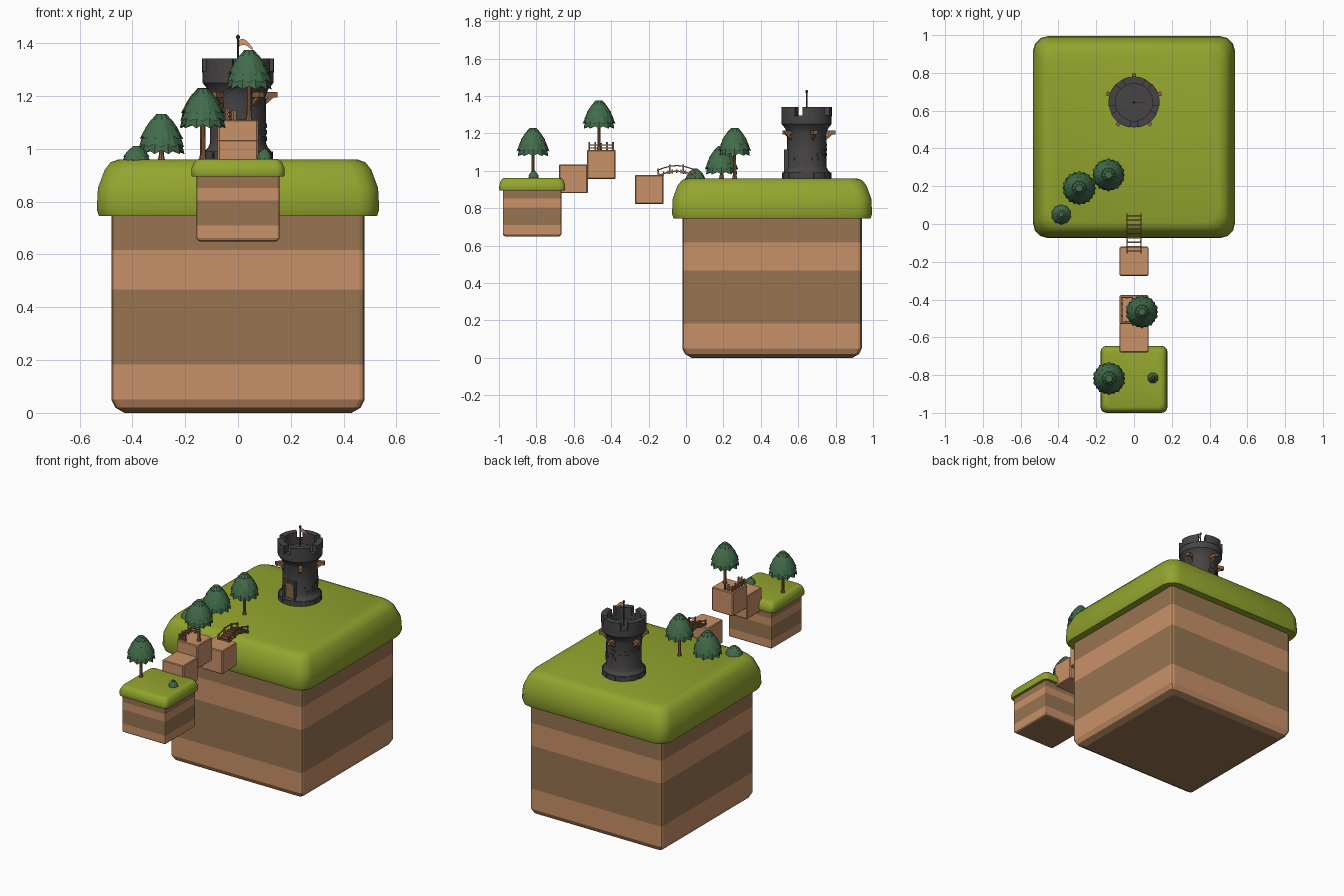
import bpy, bmesh, math, random
from mathutils import Vector, Matrix

random.seed(4)
if "Cube" in bpy.data.objects:
    bpy.data.objects.remove(bpy.data.objects["Cube"])


def material(name, hex_code):
    rgb = [int(hex_code[i:i + 2], 16) / 255 for i in (0, 2, 4)]
    col = [c / 12.92 if c < 0.04 else ((c + 0.055) / 1.055) ** 2.4 for c in rgb] + [1]
    m = bpy.data.materials.new(name)
    m.use_nodes = True
    m.diffuse_color = col
    m.node_tree.nodes["Principled BSDF"].inputs["Base Color"].default_value = col
    return m


GRASS = material("grass green", "93A52E")
LIGHT = material("light earth", "C99268")
DARK = material("dark earth", "987552")
LEAF = material("leaf green", "426B4A")
WOOD = material("wood brown", "8F6547")
STONE = material("dark stone", "474445")
FLAG = material("flag orange", "D9A077")
GOLD = material("door gold", "B08A45")


def finish(bm, name, mats, smooth=False):
    bmesh.ops.recalc_face_normals(bm, faces=bm.faces)
    me = bpy.data.meshes.new(name)
    bm.to_mesh(me)
    bm.free()
    for m in mats:
        me.materials.append(m)
    ob = bpy.data.objects.new(name, me)
    bpy.context.collection.objects.link(ob)
    if smooth:
        bpy.ops.object.select_all(action='DESELECT')
        ob.select_set(True)
        bpy.context.view_layer.objects.active = ob
        bpy.ops.object.shade_smooth_by_angle(angle=math.radians(35))
    return ob


def skin(bm, rings, cap_ends=True):
    """Bridge closed loops of points, one ring above the other."""
    loops = [[bm.verts.new(p) for p in ring] for ring in rings]
    n = len(loops[0])
    for a, b in zip(loops, loops[1:]):
        for i in range(n):
            bm.faces.new((a[i], a[(i + 1) % n], b[(i + 1) % n], b[i]))
    if cap_ends:
        bm.faces.new(loops[0])
        bm.faces.new(loops[-1])


def rounded_rect(cy, hx, hy, r, z, steps):
    pts = []
    for k, (sx, sy) in enumerate(((1, 1), (-1, 1), (-1, -1), (1, -1))):
        for s in range(steps + 1):
            a = math.pi / 2 * (k + s / steps)
            pts.append((sx * (hx - r) + r * math.cos(a),
                        cy + sy * (hy - r) + r * math.sin(a), z))
    return pts


def circle(r, z, n, cx=0, cy=0):
    return [(cx + r * math.cos(2 * math.pi * i / n),
             cy + r * math.sin(2 * math.pi * i / n), z) for i in range(n)]


def beam(bm, p, q, w, h=None):
    """Box bar from p to q, w wide and h thick."""
    p, q = Vector(p), Vector(q)
    d = q - p
    rot = d.to_track_quat('Z', 'Y').to_matrix().to_4x4()
    bmesh.ops.create_cube(bm, size=1, matrix=Matrix.Translation((p + q) / 2) @ rot
                          @ Matrix.Diagonal((w, h or w, d.length, 1)))


# Islands: banded earth with a rounded turf cap
def island(name, cy, hx, hy, z0, z1, top, over, r, bevel):
    h = z1 - z0
    levels = [(0, bevel), (bevel * 0.4 / h, bevel * 0.3), (bevel / h, 0),
              (0.247, 0), (0.627, 0), (0.827, 0), (1, 0)]
    bm = bmesh.new()
    skin(bm, [rounded_rect(cy, hx - i, hy - i, r * 0.25, z0 + f * h, 2) for f, i in levels])
    for f in bm.faces:
        t = (f.calc_center_median().z - z0) / h
        f.material_index = int(t < bevel * 0.4 / h or 0.247 < t < 0.627 or t > 0.827)
    finish(bm, name + "_earth", [LIGHT, DARK])
    t = top - z1
    bm = bmesh.new()
    skin(bm, [rounded_rect(cy, hx + over - i * over, hy + over - i * over, r, z1 + f * t, 3)
              for f, i in ((0, 0.7), (0, 0.15), (0.12, 0), (0.5, 0.08), (0.82, 0.55), (0.95, 0.95), (1, 1.5))])
    finish(bm, name + "_turf", [GRASS], True)


island("main_island", 0.46, 0.48, 0.48, 0, 0.745, 0.96, 0.055, 0.08, 0.05)
island("small_island", -0.8225, 0.157, 0.157, 0.65, 0.895, 0.962, 0.02, 0.03, 0.012)

# Floating stepping blocks
for name, cy, cz in (("near", -0.602, 0.957), ("middle", -0.453, 1.033), ("far", -0.197, 0.9)):
    bm = bmesh.new()
    skin(bm, [rounded_rect(cy, 0.077 - i, 0.077 - i, 0.006, cz + z, 1)
              for z, i in ((-0.077, 0.005), (-0.072, 0), (0.072, 0), (0.077, 0.004))])
    finish(bm, name + "_step_block", [LIGHT])


# Foliage: overlapping scalloped skirts of leaves
def foliage(name, x, y, z, r, h, n=10):
    bm = bmesh.new()
    tiers = [(0, 0.97), (0.17, 1), (0.37, 0.92), (0.57, 0.76), (0.76, 0.5), (0.9, 0.24)]
    for k, (f, s) in enumerate(tiers):
        last = k + 1 == len(tiers)
        f2, s2 = (1, 0.03) if last else (tiers[k + 1][0] + 0.1, tiers[k + 1][1] * 0.86)
        low, high = [], []
        for i in range(2 * n):
            a = math.pi * (i + k % 2) / n
            tip = i % 2 == 0
            c, sn = math.cos(a), math.sin(a)
            rl = r * s * (1 if tip else 0.88)
            low.append((x + rl * c, y + rl * sn, z + h * (f + (0 if tip else 0.09))))
            high.append((x + r * s2 * c, y + r * s2 * sn, z + h * f2))
        inner = [(x + (p[0] - x) * 0.7, y + (p[1] - y) * 0.7, z + h * (f + 0.1)) for p in low]
        skin(bm, [inner, low, high])
    finish(bm, name, [LEAF])


def tree(name, x, y, ground, z, r=0.088, h=0.15):
    bm = bmesh.new()
    skin(bm, [circle(rad, zz, 8, x, y) for rad, zz in
              ((0.014, ground - 0.005), (0.009, ground + 0.02), (0.008, z + 0.05))])
    finish(bm, name + "_trunk", [WOOD])
    foliage(name + "_canopy", x, y, z, r, h)


tree("small_island_tree", -0.132, -0.818, 0.96, 1.078)
tree("step_tree", 0.042, -0.465, 1.11, 1.225)
tree("tall_tree", -0.135, 0.26, 0.96, 1.08)
tree("short_tree", -0.29, 0.19, 0.96, 0.98, 0.09, 0.153)
foliage("main_bush", -0.385, 0.05, 0.945, 0.055, 0.066)
foliage("small_bush", 0.1, -0.815, 0.955, 0.03, 0.046, 8)

# Tower body, hollow at the top
TY = 0.645
bm = bmesh.new()
profile = ((0.128, 0.955), (0.128, 0.985), (0.123, 0.995), (0.114, 1.003), (0.107, 1.02),
           (0.105, 1.2), (0.114, 1.225), (0.13, 1.245), (0.134, 1.25), (0.134, 1.295),
           (0.1, 1.295), (0.1, 1.265))
skin(bm, [circle(r, z, 24, 0, TY) for r, z in profile])
finish(bm, "tower_body", [STONE], True)


def arc_block(bm, mid, span, r0, r1, z0, z1, steps=4):
    rings = []
    for s in range(steps + 1):
        a = math.radians(mid + span * (s / steps - 0.5))
        rings.append([(r * math.cos(a), TY + r * math.sin(a), z)
                      for r, z in ((r0, z0), (r1, z0), (r1, z1), (r0, z1))])
    skin(bm, rings)


# Battlements and base stones
bm = bmesh.new()
for k in range(5):
    arc_block(bm, 90 + 72 * k, 54, 0.098, 0.136, 1.29, 1.342)
for k in range(12):
    arc_block(bm, 30 * k, 26, 0.11, 0.132, 0.958, 0.99, 2)
finish(bm, "battlements_and_footing", [STONE])

# Scattered raised bricks
bm = bmesh.new()
for k in range(26):
    z = 1.03 + 0.025 * (k % 7)
    mid = k * 47 + random.uniform(-8, 8)
    if abs(mid % 360 - 270) > 32:
        arc_block(bm, mid, 11, 0.1, 0.11, z, z + 0.016, 2)
finish(bm, "raised_bricks", [STONE])

# Timber brackets around the tower
bm = bmesh.new()
for k in range(5):
    d = Vector((math.cos(math.radians(18 + 72 * k)), math.sin(math.radians(18 + 72 * k)), 0))
    c = Vector((0, TY, 0))
    beam(bm, c + d * 0.09 + Vector((0, 0, 1.205)), c + d * 0.153 + Vector((0, 0, 1.205)), 0.022)
    beam(bm, c + d * 0.1 + Vector((0, 0, 1.17)), c + d * 0.135 + Vector((0, 0, 1.2)), 0.014)
finish(bm, "tower_brackets", [WOOD])

# Door with frame and trim
door_y = TY - 0.107
bm = bmesh.new()
beam(bm, (0, door_y, 0.985), (0, door_y, 1.085), 0.05, 0.016)
finish(bm, "door", [WOOD])
bm = bmesh.new()
for s in (-1, 1):
    beam(bm, (s * 0.025, door_y - 0.008, 0.985), (s * 0.025, door_y - 0.008, 1.09), 0.006)
beam(bm, (-0.028, door_y - 0.008, 1.09), (0.028, door_y - 0.008, 1.09), 0.006)
finish(bm, "door_trim", [GOLD])
bm = bmesh.new()
for s in (-1, 1):
    beam(bm, (s * 0.036, door_y, 0.985), (s * 0.036, door_y, 1.105), 0.014, 0.03)
beam(bm, (-0.043, door_y, 1.105), (0.043, door_y, 1.105), 0.03, 0.016)
finish(bm, "door_frame", [STONE])

# Flagpole and waving flag
bm = bmesh.new()
skin(bm, [circle(r, z, 8, 0, TY) for r, z in
          ((0.004, 1.26), (0.004, 1.415), (0.007, 1.42), (0.007, 1.428), (0.002, 1.433))])
finish(bm, "flagpole", [STONE])
bm = bmesh.new()
rings = []
for i in range(7):
    t = i / 6
    x, z, h = 0.055 * t, 1.398 + 0.009 * math.sin(t * 4), 0.012 * (1 - 0.6 * t * t)
    rings.append([(x, TY + dy, z + dz - 0.012 * t * t) for dy, dz in
                  ((-0.002, -h), (0.002, -h), (0.002, h), (-0.002, h))])
skin(bm, rings)
finish(bm, "flag", [FLAG])


# Arched footbridge
def arch(t, x, lift=0.0):
    return Vector((x, -0.155 + 0.21 * t, 0.972 + 0.026 * math.sin(math.pi * t) + lift))


bm = bmesh.new()
for k in range(9):
    t = (k + 0.5) / 9
    p = arch(t, 0)
    beam(bm, p - Vector((0.038, 0, 0)), p + Vector((0.038, 0, 0)), 0.007, 0.02)
for x in (-0.037, 0.037):
    for k in range(6):
        beam(bm, arch(k / 6, x), arch((k + 1) / 6, x), 0.007)
        beam(bm, arch(k / 6, x, 0.03), arch((k + 1) / 6, x, 0.03), 0.006)
    for t in (0.03, 0.33, 0.67, 0.97):
        beam(bm, arch(t, x, -0.012), arch(t, x, 0.038), 0.008)
finish(bm, "footbridge", [WOOD])

# Fence on the middle step
bm = bmesh.new()
for a, b, n in (((-0.064, -0.518), (-0.064, -0.39), 5), ((-0.064, -0.39), (-0.01, -0.39), 3),
                ((-0.064, -0.518), (-0.02, -0.518), 3)):
    for z in (1.123, 1.138):
        beam(bm, (*a, z), (*b, z), 0.005)
    for k in range(n):
        t = k / (n - 1)
        x, y = (a[i] + (b[i] - a[i]) * t for i in (0, 1))
        beam(bm, (x, y, 1.105), (x, y, 1.148 + 0.006 * (k % 2)), 0.009)
finish(bm, "step_fence", [WOOD])
